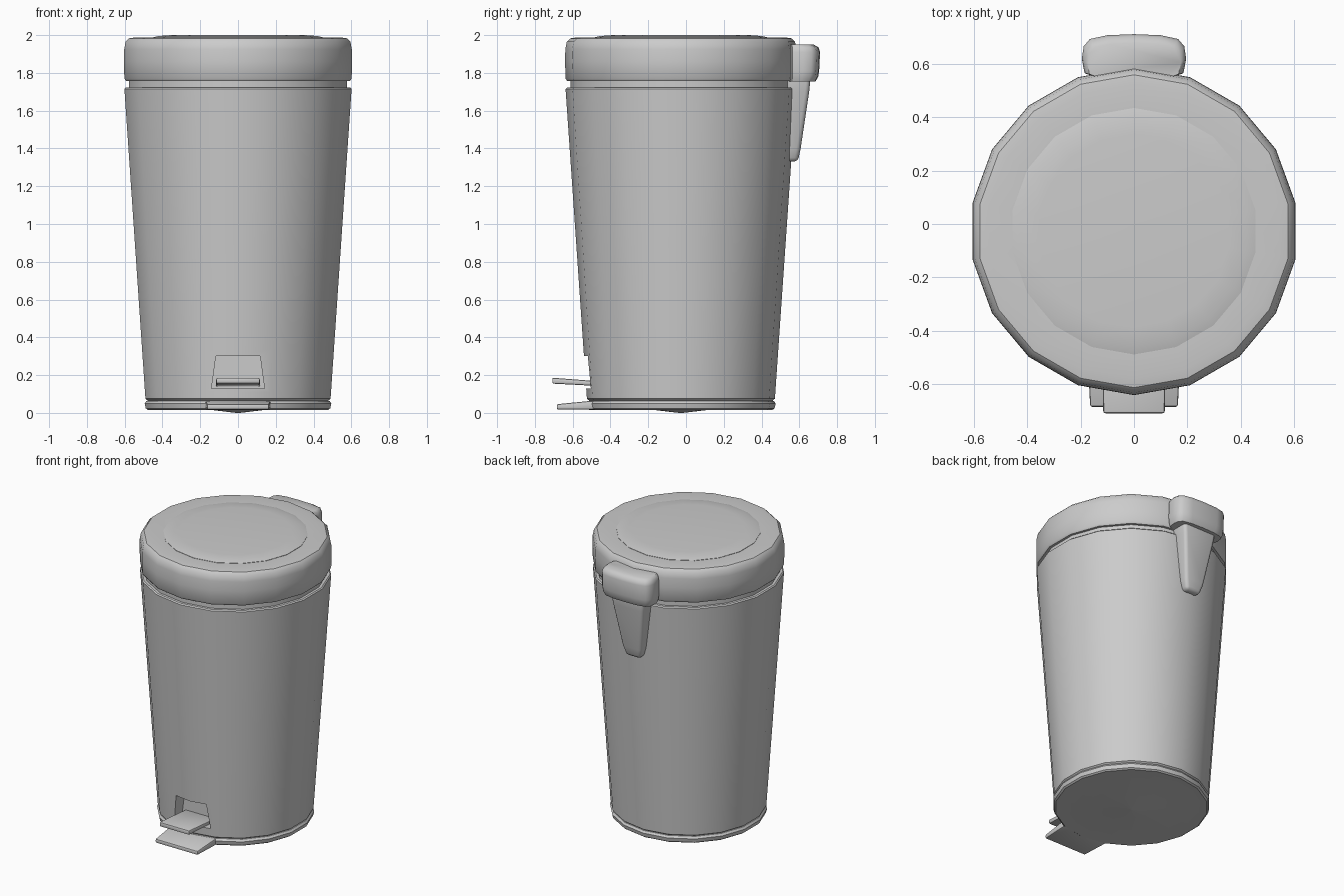
import bpy, bmesh, math

if "Cube" in bpy.data.objects:
    bpy.data.objects.remove(bpy.data.objects["Cube"])

CY = -0.027      # axis of the round parts
SIDES = 18


def finish(obj, angle=35):
    bpy.ops.object.select_all(action='DESELECT')
    obj.select_set(True)
    bpy.context.view_layer.objects.active = obj
    for m in list(obj.modifiers):
        bpy.ops.object.modifier_apply(modifier=m.name)
    bpy.ops.object.shade_smooth_by_angle(angle=math.radians(angle))


def loft(name, rings, bevel=0, segments=3):
    """Skin a stack of equal-length point rings into a closed solid."""
    bm = bmesh.new()
    rows = [[bm.verts.new(p) for p in ring] for ring in rings]
    n = len(rows[0])
    for a, b in zip(rows, rows[1:]):
        for i in range(n):
            j = (i + 1) % n
            bm.faces.new((a[i], a[j], b[j], b[i]))
    bm.faces.new(rows[0][::-1])
    bm.faces.new(rows[-1])
    bmesh.ops.recalc_face_normals(bm, faces=bm.faces)
    mesh = bpy.data.meshes.new(name)
    bm.to_mesh(mesh)
    bm.free()
    obj = bpy.data.objects.new(name, mesh)
    bpy.context.collection.objects.link(obj)
    if bevel:
        mod = obj.modifiers.new("round", 'BEVEL')
        mod.width, mod.segments = bevel, segments
        mod.limit_method = 'ANGLE'
        mod.angle_limit = math.radians(40)
    return obj


def lathe(name, profile):
    rings = []
    for r, z in profile:
        ring = []
        for i in range(SIDES):
            a = math.pi / 2 + math.tau * i / SIDES
            ring.append((r * math.cos(a), CY + r * math.sin(a), z))
        rings.append(ring)
    return loft(name, rings)


def rect(z, w, y0, y1):
    return [(-w, y0, z), (w, y0, z), (w, y1, z), (-w, y1, z)]


def slab(y, w, z0, z1):
    return [(-w, y, z0), (w, y, z0), (w, y, z1), (-w, y, z1)]


# tapered bin body with recessed neck under the lid
def wall(z):
    return (0.497 + (0.611 - 0.497) * (z - 0.065) / 1.655, z)


body = lathe("bin_body", [(0.47, 0.05), (0.485, 0.065), wall(0.075), wall(0.11),
                          wall(0.34), wall(0.9), wall(1.715), (0.603, 1.722),
                          (0.585, 1.722), (0.585, 1.80)])

# pedal opening cut into the front
cutter = loft("pedal_opening_cutter", [rect(0.13, 0.14, -0.75, -0.42),
                                       rect(0.30, 0.117, -0.75, -0.42)])
cutter.hide_render = True
cut = body.modifiers.new("opening", 'BOOLEAN')
cut.operation, cut.object, cut.solver = 'DIFFERENCE', cutter, 'EXACT'
finish(body)
bpy.data.objects.remove(cutter)

# base ring with shallow centre point underneath
finish(lathe("base", [(0.01, 0.0), (0.13, 0.014), (0.485, 0.016), (0.496, 0.024),
                      (0.502, 0.05), (0.492, 0.064), (0.46, 0.066)]))

# lid rim and raised lid panel
finish(lathe("lid", [(0.57, 1.757), (0.602, 1.757), (0.611, 1.77), (0.613, 1.86),
                     (0.612, 1.925), (0.604, 1.965), (0.585, 1.983),
                     (0.55, 1.988), (0.44, 1.984)]))
finish(lathe("lid_panel", [(0.461, 1.97), (0.461, 1.987), (0.43, 1.995),
                           (0.36, 2.0), (0.01, 2.0)]))

# foot pedal and the fixed plate below it
finish(loft("pedal", [slab(-0.41, 0.117, 0.138, 0.162), slab(-0.55, 0.117, 0.147, 0.174),
                      slab(-0.708, 0.115, 0.155, 0.186)], 0.008, 2))
finish(loft("foot_plate", [slab(-0.40, 0.172, 0.018, 0.066), slab(-0.52, 0.172, 0.018, 0.062),
                           slab(-0.684, 0.164, 0.018, 0.046)], 0.008, 2))

# hinge cap, bowed outwards
half = [(0.1, 0.706), (0.165, 0.692), (0.188, 0.665), (0.195, 0.62), (0.185, 0.565), (0.12, 0.54)]
outline = [(0, 0.71)] + half + [(-x, y) for x, y in reversed(half)]
finish(loft("hinge_cap", [[(x * s, 0.54 + (y - 0.54) * t, z) for x, y in outline]
                          for z, s, t in ((1.755, 0.93, 0.86), (1.78, 0.98, 0.94), (1.81, 1, 0.97),
                                          (1.91, 1, 1), (1.935, 0.97, 0.95), (1.95, 0.9, 0.8))]), 50)

# tapered hinge tongue down the back
finish(loft("hinge_tongue", [rect(1.80, 0.135, 0.53, 0.662), rect(1.70, 0.12, 0.53, 0.652),
                             rect(1.40, 0.075, 0.53, 0.607), rect(1.33, 0.055, 0.53, 0.592)], 0.022, 3), 50)
